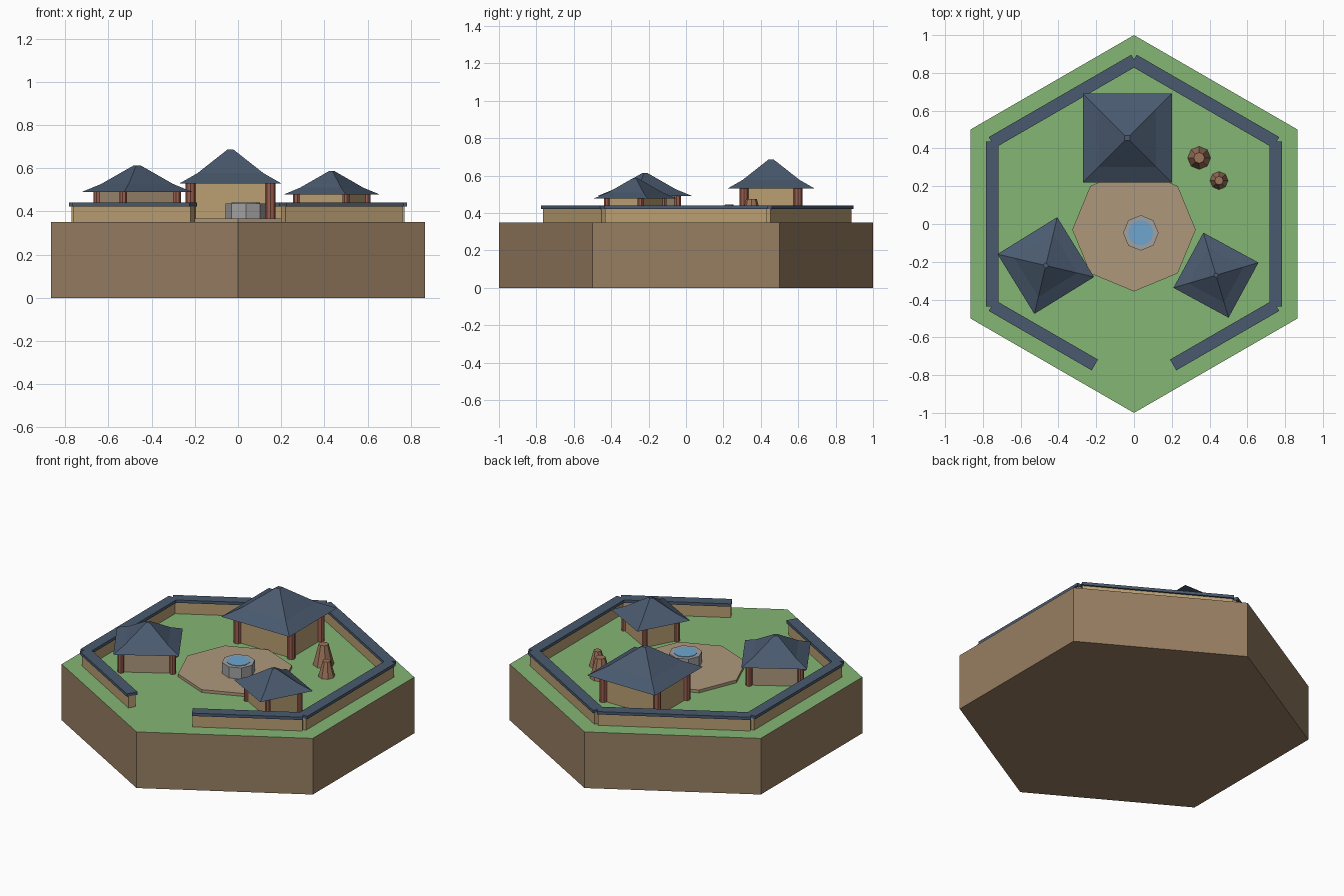
import bpy, bmesh
from math import pi, cos, sin, radians, sqrt
from mathutils import Matrix, Vector

if "Cube" in bpy.data.objects:
    bpy.data.objects.remove(bpy.data.objects["Cube"])

G = 0.35  # ground level


def mat(name, rgb):
    m = bpy.data.materials.new(name)
    m.diffuse_color = (*[(c / 255) ** 2.2 for c in rgb], 1)
    m.use_nodes = True
    m.node_tree.nodes["Principled BSDF"].inputs["Base Color"].default_value = m.diffuse_color
    return m


EARTH = mat("earth", (150, 125, 98))
GRASS = mat("grass", (130, 180, 115))
PAVING = mat("paving", (172, 150, 122))
PLASTER = mat("plaster", (185, 158, 115))
PALE = mat("pale_plaster", (172, 150, 125))
TILE = mat("roof_tile", (75, 90, 110))
POST = mat("red_post", (155, 95, 80))
STONE = mat("stone", (160, 160, 160))
WATER = mat("water", (110, 165, 205))
BARK = mat("bark", (155, 115, 90))


def lathe(name, rings, sides, loc, material, turn=0.0):
    """Low-poly stack of (radius, z) rings, capped at both ends."""
    bm = bmesh.new()
    loops = [[bm.verts.new((r * cos(turn + 2 * pi * i / sides),
                            r * sin(turn + 2 * pi * i / sides), z))
              for i in range(sides)] for r, z in rings]
    for a, b in zip(loops, loops[1:]):
        for i in range(sides):
            j = (i + 1) % sides
            bm.faces.new((a[i], a[j], b[j], b[i]))
    bm.faces.new(loops[0][::-1])
    bm.faces.new(loops[-1])
    return finish(bm, name, loc, 0, material)


def box(name, size, loc, rot, material):
    bm = bmesh.new()
    bmesh.ops.create_cube(bm, size=1)
    bmesh.ops.scale(bm, vec=size, verts=bm.verts)
    return finish(bm, name, loc, rot, material)


def finish(bm, name, loc, rot, material):
    me = bpy.data.meshes.new(name)
    bm.to_mesh(me)
    bm.free()
    me.materials.append(material)
    ob = bpy.data.objects.new(name, me)
    ob.location = loc
    ob.rotation_euler.z = rot
    bpy.context.collection.objects.link(ob)
    return ob


# Hexagonal island with a grass top
island = lathe("island", [(1, 0), (1, G)], 6, (0, 0, 0), EARTH, pi / 2)
island.data.materials.append(GRASS)
island.data.polygons[-1].material_index = 1

# Perimeter wall with tiled coping, open at the front corner
R = 0.866
corners = [Vector((R * cos(-pi / 2 + k * pi / 3), R * sin(-pi / 2 + k * pi / 3), 0))
           for k in range(6)]
for k in range(6):
    a, b = corners[k], corners[(k + 1) % 6]
    if k == 0:
        a = a.lerp(b, 0.28)
    if k == 5:
        b = b.lerp(a, 0.28)
    d, mid = b - a, (a + b) / 2
    rot = Vector((1, 0)).angle_signed(d.to_2d()) * -1
    box("wall", (d.length, 0.044, 0.075), (mid.x, mid.y, G + 0.0375), rot, PLASTER)
    box("wall_coping", (d.length + 0.006, 0.066, 0.018), (mid.x, mid.y, 0.432), rot, TILE)

# Paved court, well and water
lathe("court", [(0.327, G - 0.01), (0.327, 0.368)], 8, (0, -0.03, 0), PAVING)
lathe("well", [(0.094, G), (0.094, 0.437)], 8, (0.036, -0.047, 0), STONE)
lathe("well_water", [(0.066, 0.43), (0.066, 0.44)], 16, (0.036, -0.047, 0), WATER)


def pavilion(name, x, y, deg, half, eave, apex, material):
    """Plastered hall with corner posts and a flared square roof."""
    rot = radians(deg)
    hx, hy, pr = half * 0.787, half * 0.615, half * 0.1
    h = eave - G + 0.005
    box(name + "_walls", (2 * hx, 2 * hy, h), (x, y, G + h / 2), rot, material)
    turn = Matrix.Rotation(rot, 3, "Z")
    for sx in (-1, 1):
        for sy in (-1, 1):
            p = turn @ Vector((sx * hx, sy * hy, 0))
            lathe(name + "_post", [(pr, G), (pr, G + h)], 8,
                  (x + p.x, y + p.y, 0), POST, rot)
    q = half * sqrt(2)
    lathe(name + "_roof", [(q, eave), (q * 0.65, eave + (apex - eave) * 0.3),
                           (q * 0.06, apex)], 4, (x, y, 0), TILE, rot + pi / 4)


pavilion("main_hall", -0.035, 0.455, 0, 0.235, 0.53, 0.686, PLASTER)
pavilion("left_hall", -0.467, -0.22, 31.7, 0.186, 0.49, 0.613, PALE)
pavilion("right_hall", 0.434, -0.271, -28.5, 0.166, 0.477, 0.586, PLASTER)

# Tapered wooden stumps
for x, y, r, top in ((0.345, 0.35, 0.061, 0.476), (0.45, 0.23, 0.048, 0.445)):
    lathe("stump", [(r, G), (r * 0.47, top)], 8, (x, y, 0), BARK)
